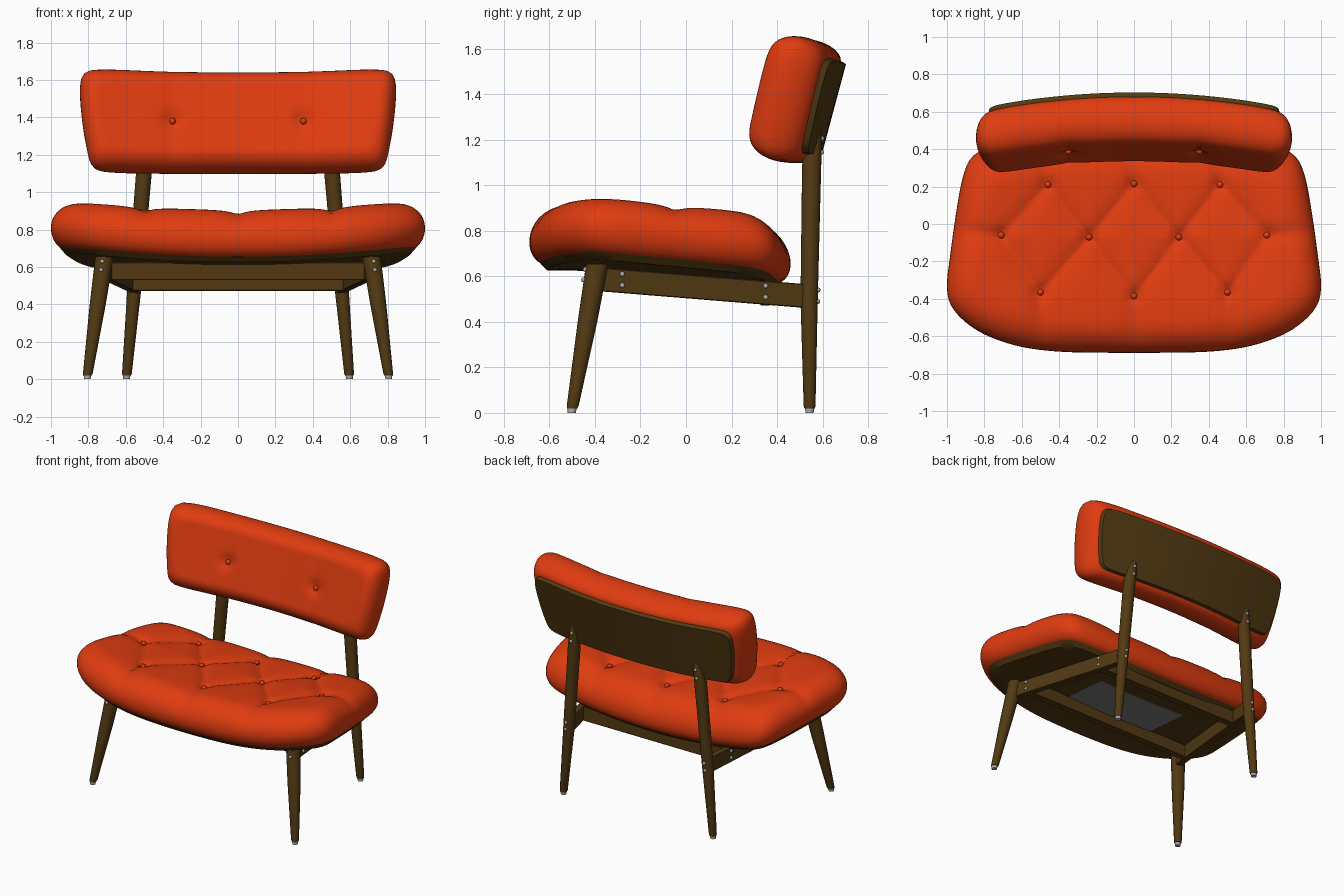
import bpy, bmesh, math
from mathutils import Vector, Matrix

if "Cube" in bpy.data.objects:
    bpy.data.objects.remove(bpy.data.objects["Cube"])


def material(name, rgb):
    m = bpy.data.materials.new(name)
    m.diffuse_color = (*rgb, 1)
    m.use_nodes = True
    m.node_tree.nodes["Principled BSDF"].inputs["Base Color"].default_value = m.diffuse_color
    return m


RED = material("red upholstery", (0.74, 0.045, 0.005))
WOOD = material("dark brown wood", (0.085, 0.042, 0.006))
STEEL = material("grey metal", (0.42, 0.42, 0.44))
LINING = material("grey lining", (0.22, 0.21, 0.21))


def finish(name, bm, mat, mirror=False, angle=40):
    bmesh.ops.recalc_face_normals(bm, faces=bm.faces)
    me = bpy.data.meshes.new(name)
    bm.to_mesh(me)
    bm.free()
    ob = bpy.data.objects.new(name, me)
    bpy.context.collection.objects.link(ob)
    me.materials.append(mat)
    if mirror:
        ob.modifiers.new("mirror", 'MIRROR').use_mirror_merge = False
    bpy.ops.object.select_all(action='DESELECT')
    ob.select_set(True)
    bpy.context.view_layer.objects.active = ob
    bpy.ops.object.shade_smooth_by_angle(angle=math.radians(angle))
    return ob


def loft(bm, rings):
    loops = [[bm.verts.new(p) for p in r] for r in rings]
    n = len(loops[0])
    for a, b in zip(loops, loops[1:]):
        for i in range(n):
            bm.faces.new((a[i], a[(i + 1) % n], b[(i + 1) % n], b[i]))
    bm.faces.new(loops[0])
    bm.faces.new(loops[-1])


def outline(half, count, xmax):
    """Mirror a half outline, round it by corner cutting, resample evenly."""
    pts = [Vector(p) for p in half]
    pts += [Vector((-p.x, p.y)) for p in reversed(pts) if p.x > 0]
    for _ in range(3):
        nxt = pts[1:] + pts[:1]
        pts = [q for a, b in zip(pts, nxt) for q in (a.lerp(b, .25), a.lerp(b, .75))]
    pts.append(pts[0])
    lens = [(b - a).length for a, b in zip(pts, pts[1:])]
    step, out, i, acc = sum(lens) / count, [], 0, 0.0
    for k in range(count):
        while acc + lens[i] < k * step:
            acc += lens[i]
            i += 1
        out.append(pts[i].lerp(pts[i + 1], (k * step - acc) / lens[i]))
    f = xmax / max(p.x for p in out)
    return [Vector((p.x * f, p.y)) for p in out]


def pad(name, shape, roll, place, mat, inner=36, angle=40):
    """Loft rings (inset, height) of an outline, closed to the centre on both sides."""
    ys = [p.y for p in shape]
    cy, ay, ax = (max(ys) + min(ys)) / 2, (max(ys) - min(ys)) / 2, max(p.x for p in shape)
    steps = [(roll[0][0], roll[0][1], max(.01, i / inner)) for i in range(inner)]
    steps += [(d, h, 1) for d, h in roll]
    steps += [(roll[-1][0], roll[-1][1], max(.01, i / inner)) for i in range(inner - 1, -1, -1)]
    rings = [[place(p.x * (1 - d / ax) * k, cy + (p.y - cy) * (1 - d / ay) * k, h)
              for p in shape] for d, h, k in steps]
    bm = bmesh.new()
    loft(bm, rings)
    return finish(name, bm, mat, angle=angle)


def cushion_roll(db, hb, dt, ht, n=9):
    low = [(db * (1 - math.sin(a)), -hb * math.cos(a)) for a in [i * math.pi / 2 / n for i in range(n)]]
    top = [(dt * (1 - math.cos(a)), ht * math.sin(a)) for a in [i * math.pi / 2 / n for i in range(n + 1)]]
    return low + top


def seg_dist(x, y, a, b):
    p, a, b = Vector((x, y)), Vector(a), Vector(b)
    t = max(0, min(1, (p - a).dot(b - a) / (b - a).length_squared))
    return (p - a - (b - a) * t).length


def tuft(x, y, buttons, creases, cd, cw, bd, bw):
    c = min(seg_dist(x, y, *s) for s in creases)
    b = min(math.hypot(x - q[0], y - q[1]) for q in buttons)
    return cd * math.exp(-c / cw) + bd * math.exp(-(b / bw) ** 2)


def dots(name, points, r, mat, mirror=False):
    bm = bmesh.new()
    for p in points:
        bmesh.ops.create_uvsphere(bm, u_segments=12, v_segments=8, radius=r,
                                  matrix=Matrix.Translation(p))
    finish(name, bm, mat, mirror, 60)


# Seat: dished, tilted back, tufted in diamonds
back_row = [(-.46, .21), (0, .215), (.46, .21)]
mid_row = [(-.71, -.06), (-.24, -.07), (.24, -.07), (.71, -.06)]
front_row = [(-.5, -.365), (0, -.385), (.5, -.365)]
seat_buttons = back_row + mid_row + front_row
seat_creases = [(m, q) for m in mid_row for q in back_row + front_row if abs(m[0] - q[0]) < .3]
seat_creases += [(q, (q[0] * 1.05, .5)) for q in back_row] + [(q, (q[0], -.7)) for q in front_row]
seat_creases += [(mid_row[0], (-1, -.03)), (mid_row[3], (1, -.03))]


def seat_place(x, y, h):
    if h > 0:
        h -= tuft(x, y, seat_buttons, seat_creases, .026, .055, .02, .04) * h / .15
    z = .75 + .065 * x * x - .08 * (y + .4) - .25 * min(0, y + .4) ** 2 - .35 * max(0, y - .2) ** 2
    return Vector((x, y, z + h))


seat_shape = outline([(0, -.69), (.5, -.685), (.78, -.61), (.94, -.5), (1.01, -.38), (.98, -.15),
                      (.96, 0), (.92, .25), (.87, .37), (.77, .41), (.5, .445), (0, .465)], 160, 1.0)
pad("seat_cushion", seat_shape, cushion_roll(.08, .105, .17, .15), seat_place, RED, 44, 60)
pad("seat_board", seat_shape, [(.08, -.13), (.05, -.1)], seat_place, WOOD, 12)
dots("seat_buttons", [seat_place(x, y, .15) + Vector((0, 0, .008)) for x, y in seat_buttons], .018, RED)

# Backrest: bowed forward at the ends and leaning back
TILT = math.radians(15)
rest_buttons = [(-.35, -.018), (.35, -.018)]
rest_creases = [((x, -.3), (x, .3)) for x in (-.35, .35)]


def rest_place(x, v, w):
    if w > 0:
        w -= tuft(x, v, rest_buttons, rest_creases, .01, .06, .022, .05) * w / .13
    return Vector((x, .51 - .13 * x * x + v * math.sin(TILT) - w * math.cos(TILT),
                   1.372 + v * math.cos(TILT) + w * math.sin(TILT)))


rest_shape = outline([(0, -.278), (.4, -.277), (.7, -.272), (.785, -.25), (.81, -.15), (.835, 0),
                      (.85, .18), (.835, .275), (.75, .292), (.4, .275), (0, .27)], 144, .845)
pad("backrest_cushion", rest_shape, cushion_roll(.07, .12, .1, .13), rest_place, RED, 32, 60)
pad("backrest_board", rest_shape, [(.07, -.145), (.06, -.11)], rest_place, WOOD, 12)
dots("backrest_buttons", [rest_place(x, v, .13) + Vector((0, -.006, 0)) for x, v in rest_buttons], .018, RED)


# Tapered round legs
def leg(name, stations, mat=WOOD):
    bm = bmesh.new()
    loft(bm, [[(x + r * math.cos(a), y + r * math.sin(a), z)
               for a in [i * math.tau / 24 for i in range(24)]] for x, y, z, r in stations])
    finish(name, bm, mat, True)


leg("front_legs", [(.805, -.5, .02, .023), (.803, -.498, .03, .026), (.75, -.433, .4, .043), (.714, -.39, .655, .049)])
leg("back_legs", [(.595, .543, .02, .023), (.594, .543, .03, .026), (.553, .541, .5, .038),
                  (.505, .552, 1.08, .042), (.494, .558, 1.2, .039), (.49, .567, 1.245, .03), (.488, .574, 1.262, .014)])
leg("front_foot_glides", [(.806, -.502, 0, .018), (.805, -.5, .025, .02)], STEEL)
leg("back_foot_glides", [(.596, .543, 0, .018), (.595, .543, .025, .02)], STEEL)


# Frame bars, each a sheared box from end to end
def bar(name, a, b, side, height, mat=WOOD, mirror=False):
    a, b, s, up = Vector(a), Vector(b), Vector(side) / 2, Vector((0, 0, height / 2))
    bm = bmesh.new()
    loft(bm, [[e - s - up, e + s - up, e + s + up, e - s + up] for e in (a, b)])
    if height > .02:
        bmesh.ops.bevel(bm, geom=bm.edges[:], offset=.004, segments=1, affect='EDGES')
    finish(name, bm, mat, mirror, 30)


bar("side_rails", (.71, -.38, .587), (.55, .53, .513), (.046, 0, 0), .105, mirror=True)
bar("front_crossbar", (-.68, -.28, .578), (.68, -.28, .578), (0, .046, 0), .095)
bar("back_crossbar", (-.58, .35, .522), (.58, .35, .522), (0, .046, 0), .1)

# Lining panel under the seat, following its dish
bm = bmesh.new()
cols = [[bm.verts.new(seat_place(-.36 + .06 * i, y, h)) for y, h in
         ((-.25, -.127), (.09, -.127), (.09, -.135), (-.25, -.135))] for i in range(13)]
for a, b in zip(cols, cols[1:]):
    for j in range(4):
        bm.faces.new((a[j], a[(j + 1) % 4], b[(j + 1) % 4], b[j]))
bm.faces.new(cols[0])
bm.faces.new(cols[-1])
finish("seat_lining", bm, LINING)

# Screws on legs and rails
dots("leg_screws", [(.726, -.442, .63), (.732, -.45, .585), (.556, .579, .49), (.551, .58, .54),
                    (.5, .595, 1.145), (.494, .597, 1.205)], .011, STEEL, True)
dots("rail_screws", [(.716, -.28, .56), (.716, -.28, .61), (.605, .35, .508), (.605, .35, .558)], .011, STEEL, True)
